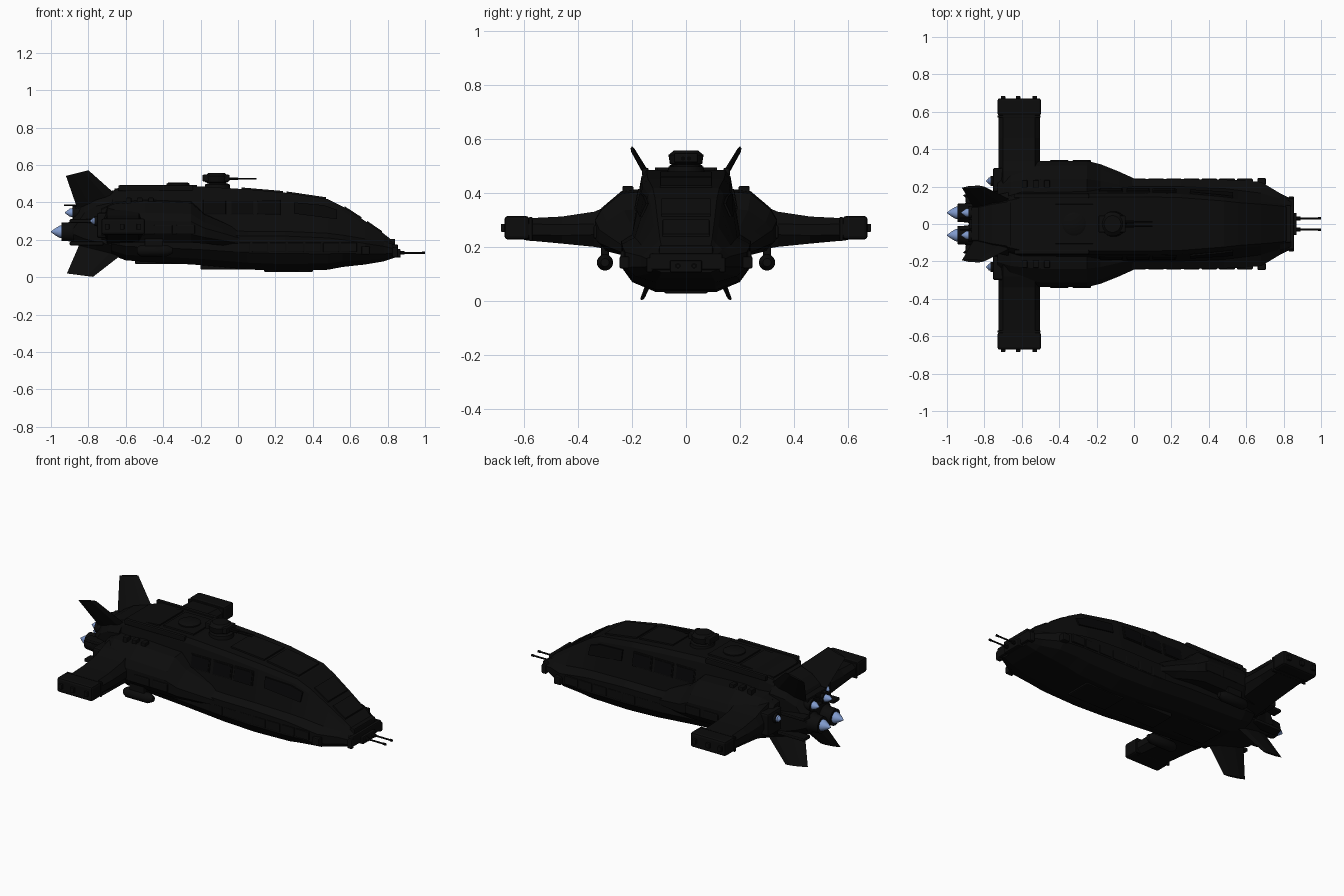
import bpy, bmesh, math
from mathutils import Vector

if "Cube" in bpy.data.objects:
    bpy.data.objects.remove(bpy.data.objects["Cube"])


def material(name, r, g, b):
    m = bpy.data.materials.new(name)
    m.use_nodes = True
    m.diffuse_color = (r, g, b, 1)
    m.node_tree.nodes["Principled BSDF"].inputs["Base Color"].default_value = (r, g, b, 1)
    return m


BLACK = material("hull black", .0035, .0035, .0035)
GLASS = material("window black", .002, .002, .0022)
BLUE = material("exhaust blue", .22, .33, .62)


def finish(name, bm, mat, bevel=0, smooth=False):
    bmesh.ops.recalc_face_normals(bm, faces=bm.faces)
    me = bpy.data.meshes.new(name)
    bm.to_mesh(me)
    bm.free()
    me.materials.append(mat)
    ob = bpy.data.objects.new(name, me)
    bpy.context.collection.objects.link(ob)
    if bevel:
        mod = ob.modifiers.new("Bevel", "BEVEL")
        mod.width, mod.segments, mod.limit_method = bevel, 2, "ANGLE"
    if smooth:
        bpy.ops.object.select_all(action="DESELECT")
        ob.select_set(True)
        bpy.context.view_layer.objects.active = ob
        bpy.ops.object.shade_smooth_by_angle(angle=math.radians(35))
    return ob


def loft(name, rings, mat=BLACK, bevel=0, smooth=False):
    """Skin a list of closed rings and cap both ends."""
    bm = bmesh.new()
    rows = [[bm.verts.new(p) for p in ring] for ring in rings]
    n = len(rows[0])
    for a, b in zip(rows, rows[1:]):
        for i in range(n):
            j = (i + 1) % n
            bm.faces.new((a[i], a[j], b[j], b[i]))
    bm.faces.new(rows[0])
    bm.faces.new(rows[-1])
    return finish(name, bm, mat, bevel, smooth)


def box(name, lo, hi, mat=BLACK, bevel=.006):
    rings = [[(x, lo[1], lo[2]), (x, hi[1], lo[2]), (x, hi[1], hi[2]), (x, lo[1], hi[2])]
             for x in (lo[0], hi[0])]
    return loft(name, rings, mat, bevel)


def lathe(name, profile, y, z, mat=BLACK, sides=20):
    """Round part along x; the profile lists (x, radius)."""
    turns = [2 * math.pi * i / sides for i in range(sides)]
    return loft(name, [[(x, y + r * math.cos(t), z + r * math.sin(t)) for t in turns]
                       for x, r in profile], mat, smooth=True)


def disc(name, x, y, profile, sides=24):
    """Round part about z; the profile lists (z, radius)."""
    turns = [2 * math.pi * i / sides for i in range(sides)]
    return loft(name, [[(x + r * math.cos(t), y + r * math.sin(t), z) for t in turns]
                       for z, r in profile], smooth=True)


# Hull: x, top z, top half width, cabin half width, lip z, lip half width, keel z, keel half width
stations = [
    (-.68, .46, .14, .18, .24, .21, .12, .10), (-.60, .485, .16, .20, .24, .23, .09, .10),
    (-.20, .485, .165, .20, .23, .24, .065, .11), (.05, .47, .165, .20, .22, .24, .042, .11),
    (.25, .452, .16, .20, .22, .24, .032, .11), (.48, .418, .14, .19, .21, .237, .04, .11),
    (.56, .378, .13, .18, .20, .235, .055, .11), (.68, .30, .12, .165, .18, .225, .068, .11),
    (.78, .232, .11, .135, .165, .165, .085, .10), (.84, .185, .10, .12, .15, .135, .105, .09)]


def hull_ring(s):
    x, zt, wt, wc, zl, wl, zb, wb = s
    drop = min(.025, (zt - zl) * .3)
    low = zl - (zl - zb) * .5
    half = [(wt * .88, zt), (wt, zt - drop), (wc, zl + .025), (wl, zl), (wl, low),
            (wl * .83, zb + (zl - zb) * .2), (wb, zb)]
    return [(x, y, z) for y, z in half] + [(x, -y, z) for y, z in reversed(half)]


loft("hull", [hull_ring(s) for s in stations])


# Raised dorsal panels, following the roof line
def roof(x):
    for a, b in zip(stations, stations[1:]):
        if a[0] <= x <= b[0]:
            return a[1] + (b[1] - a[1]) * (x - a[0]) / (b[0] - a[0])


for a, b, w in ((-.66, -.44, .12), (-.42, -.22, .11), (.02, .24, .10), (.26, .47, .10),
                (.57, .66, .095), (.69, .77, .09)):
    loft("roof_panel", [[(x, -w, roof(x) - .02), (x, w, roof(x) - .02),
                         (x, w * .95, roof(x) + .008), (x, -w * .95, roof(x) + .008)]
                        for x in (a, b)])
disc("roof_hatch", -.32, 0, [(.47, .062), (.50, .062), (.507, .05)])

# Turret
disc("turret_base", -.11, 0, [(.47, .07), (.497, .065), (.505, .04)])
disc("turret_head", -.115, 0, [(.50, .035), (.508, .06), (.54, .065), (.556, .045)])
box("turret_cheeks", (-.19, -.045, .512), (-.045, .045, .548))
for y in (-.011, .011):
    lathe("turret_barrel", [(-.06, .007), (.0, .007), (.0, .004), (.10, .004)], y, .527, sides=10)

# Nose block and guns
box("nose_block", (.80, -.135, .115), (.855, .135, .175))
box("nose_mount", (.82, -.06, .105), (.87, .06, .15))
box("nose_cap", (.80, -.10, .16), (.84, .10, .205))

# Engine section
engine = [(-.67, .17, .12, .46), (-.76, .15, .14, .44), (-.82, .13, .155, .405), (-.88, .12, .18, .32)]
loft("engine_block", [[(x, y * k, z) for y, z, k in
                       ((w * .7, t, 1), (w, t - .06, 1), (w, b + .05, 1), (w * .7, b, 1),
                        (w * .7, b, -1), (w, b + .05, -1), (w, t - .06, -1), (w * .7, t, -1))]
                      for x, w, b, t in engine])
box("engine_deck", (-.87, -.09, .30), (-.70, .09, .39))

for s in (1, -1):
    # Shoulder fairing along the side
    rings = []
    for x, w, t, b in ((-.73, .27, .37, .20), (-.66, .31, .405, .19), (-.50, .337, .42, .185),
                       (-.25, .337, .41, .185), (-.18, .32, .345, .18), (-.08, .28, .30, .17),
                       (.02, .235, .25, .16)):
        h = t - b
        rings.append([(x, s * y, z) for y, z in
                      ((.12, t), (.12 + (w - .12) * .55, t - h * .06), (w - .025, b + h * .68),
                       (w, b + h * .5), (w, b + h * .2), (w - .04, b), (.12, b))])
    loft("shoulder", rings)
    for x in (-.45, -.33):
        box("shoulder_panel", (x, s * .325 - .017, .23), (x + .1, s * .325 + .017, .28))

    # Wing with a capped tip
    wing = []
    for y, lo, hi in ((.18, .18, .38), (.28, .19, .355), (.34, .20, .33), (.46, .212, .312), (.60, .225, .305)):
        m = (lo + hi) / 2
        wing.append([(x, s * y, z) for x, z in
                     ((-.725, m - .02), (-.70, lo), (-.53, lo), (-.502, m - .02),
                      (-.502, m + .02), (-.53, hi), (-.70, hi), (-.725, m + .02))])
    loft("wing", wing)
    ends = sorted((s * .58, s * .672))
    box("wing_tip", (-.73, ends[0], .227), (-.497, ends[1], .314), bevel=.012)
    for x in (-.70, -.62, -.53):
        box("tip_light", (x - .012, s * .675 - .01, .255), (x + .012, s * .675 + .01, .285), bevel=.003)
    box("wing_rib", (-.729, s * .575 - .006, .222), (-.499, s * .575 + .006, .31), bevel=.002)

    # Pod below the wing root
    lathe("under_pod", [(-.54, .018), (-.52, .03), (-.38, .03), (-.35, .015)], s * .30, .142)
    box("pod_pylon", (-.50, s * .30 - .015, .15), (-.40, s * .30 + .015, .22))

    # Upper and lower tail fins
    for name, root, tip in (("upper_fin", ((-.86, .09, .37), (-.64, .12, .43)),
                             ((-.92, .194, .542), (-.80, .20, .572))),
                            ("lower_fin", ((-.85, .09, .17), (-.63, .12, .115)),
                             ((-.915, .155, .02), (-.775, .165, .002)))):
        fin = []
        for (a, b), t in ((root, .014), (tip, .007)):
            a, b = (Vector((p[0], s * p[1], p[2])) for p in (a, b))
            side = Vector((0, t, 0))
            mid = a.lerp(b, .3), a.lerp(b, .75)
            fin.append([a, mid[0] + side, mid[1] + side, b, mid[1] - side, mid[0] - side])
        loft(name, fin)

    # Side thruster with its housing
    ends = sorted((s * .17, s * .30))
    box("thruster_housing", (-.755, ends[0], .21), (-.66, ends[1], .345), bevel=.012)
    lathe("thruster_nozzle", [(-.74, .03), (-.768, .026)], s * .23, .30)
    lathe("thruster_flame", [(-.765, .02), (-.776, .018), (-.79, .002)], s * .23, .30, BLUE)

    # Main and upper engines
    lathe("main_nozzle", [(-.82, .058), (-.88, .06), (-.89, .052), (-.945, .048), (-.945, .036)], s * .06, .243)
    lathe("main_flame", [(-.93, .034), (-.955, .032), (-.98, .017), (-1, .002)], s * .06, .243, BLUE)
    lathe("upper_nozzle", [(-.80, .038), (-.885, .036), (-.885, .026)], s * .06, .345)
    lathe("upper_flame", [(-.88, .025), (-.90, .021), (-.925, .002)], s * .06, .345, BLUE)
    lathe("tail_antenna", [(-.93, .004), (-.80, .004)], s * .03, .385, sides=8)
    for z in (.18, .30):
        box("engine_strake", (-.90, s * .14 - .03, z - .01), (-.72, s * .14 + .03, z + .01))

    # Nose gun, cheek thruster and bumper
    lathe("nose_gun", [(.83, .010), (.89, .010), (.89, .005), (.985, .005), (.985, .007), (1, .007)],
          s * .03, .13, sides=10)
    box("cheek_thruster", (.66, s * .228 - .018, .12), (.705, s * .228 + .018, .165))
    box("nose_bumper", (.825, s * .135 - .012, .105), (.855, s * .135 + .012, .16))

    # Cabin windows in raised frames
    for x in (-.18, -.035, .105):
        for name, g, out, mat in (("window_frame", .006, .004, BLACK), ("window", 0, .007, GLASS)):
            quad = [(x - g, .338 - g), (x + .115 + g, .338 - g), (x + .115 + g, .408 + g), (x - g, .408 + g)]
            loft(name, [[(px, s * (.163 + (.46 - pz) * .18 + d), pz) for px, pz in quad]
                        for d in (-.004, out)], mat, bevel=.002)

    # Canopy side pane on the sloping bow
    loft("canopy_pane", [[(x, s * (y + d), z) for x, y, z in
                          ((.30, .178, .34), (.53, .164, .31), (.53, .141, .36), (.46, .150, .385), (.30, .165, .40))]
                         for d in (-.002, .007)], GLASS)

    # Belt plates along the lower hull
    for i in range(7):
        x = -.02 + i * .095
        box("belt_plate", (x, s * .234 - .008, .135), (x + .085, s * .234 + .008, .185), bevel=.003)

    # Roof edge rails
    box("roof_rail", (-.64, s * .15 - .012, .46), (-.24, s * .15 + .012, .492))
    for x in (-.60, -.54, -.48):
        box("vent", (x, s * .215 - .02, .385), (x + .03, s * .215 + .02, .425), bevel=.004)

# Keel plates
for a, b, z in ((-.55, -.25, .07), (-.2, .1, .04), (.14, .40, .027)):
    box("keel_plate", (a, -.08, z), (b, .08, z + .045))
